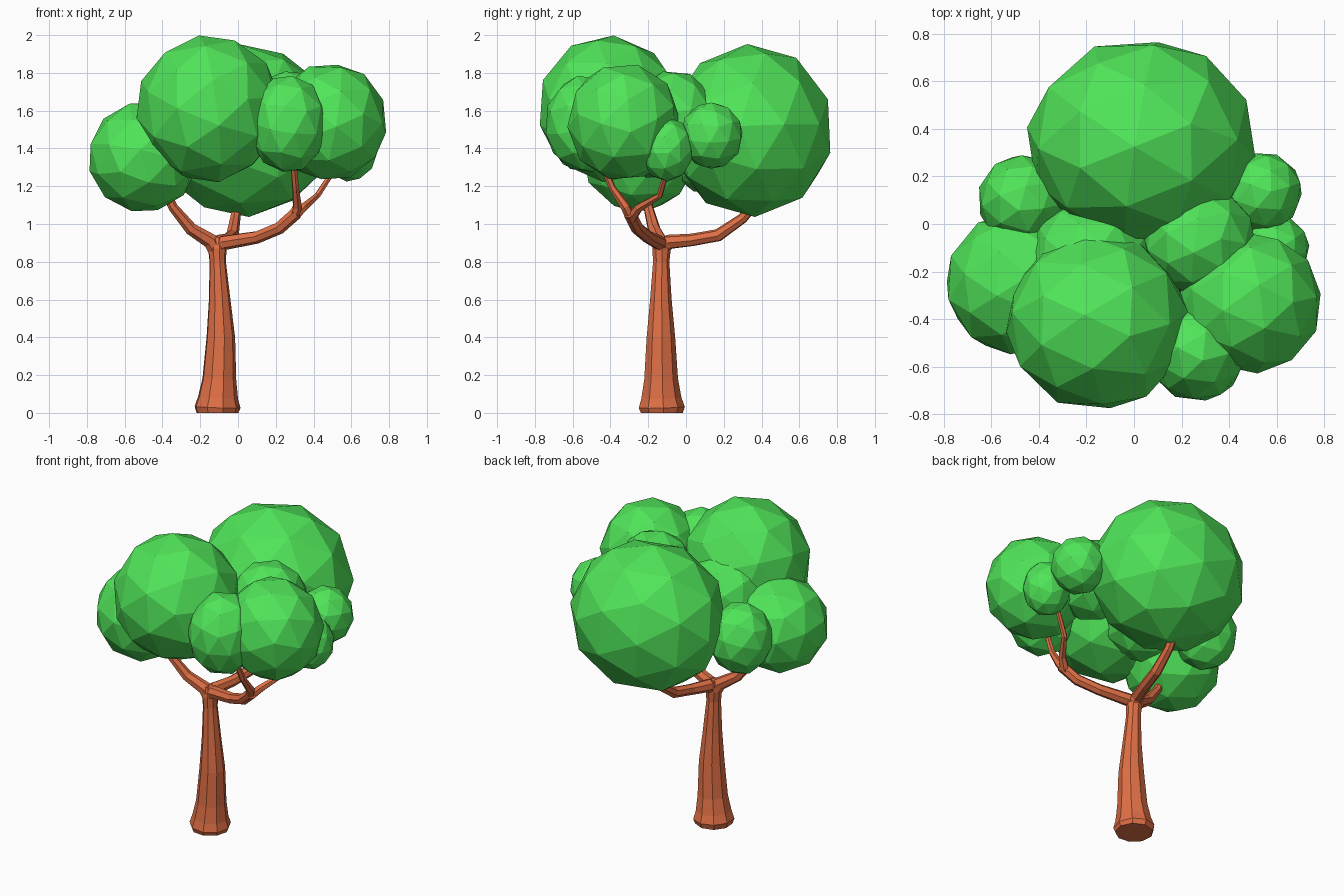
import bpy, bmesh, math, random
from mathutils import Vector, Euler

if "Cube" in bpy.data.objects:
    bpy.data.objects.remove(bpy.data.objects["Cube"])

random.seed(4)

def material(name, color):
    m = bpy.data.materials.new(name)
    m.diffuse_color = color
    m.use_nodes = True
    m.node_tree.nodes["Principled BSDF"].inputs["Base Color"].default_value = m.diffuse_color
    return m

bark = material("bark", (0.74, 0.16, 0.06, 1))
leaf = material("leaf", (0.08, 0.78, 0.10, 1))

def finish(bm, name, mat):
    bmesh.ops.recalc_face_normals(bm, faces=bm.faces)
    me = bpy.data.meshes.new(name)
    bm.to_mesh(me)
    bm.free()
    me.materials.append(mat)
    ob = bpy.data.objects.new(name, me)
    bpy.context.collection.objects.link(ob)
    return ob

def limb(name, pts, sides):
    """Flat-sided tapering tube through (x, y, z, radius) points."""
    bm = bmesh.new()
    ps = [Vector(p[:3]) for p in pts]
    rings = []
    side = None
    for i, p in enumerate(ps):
        t = (ps[min(i + 1, len(ps) - 1)] - ps[max(i - 1, 0)]).normalized()
        if side is None:
            side = t.orthogonal()
        side = (side - t * side.dot(t)).normalized()
        other = t.cross(side)
        r = pts[i][3]
        rings.append([bm.verts.new(p + r * (side * math.cos(a) + other * math.sin(a)))
                      for a in (2 * math.pi * k / sides for k in range(sides))])
    for a, b in zip(rings, rings[1:]):
        for k in range(sides):
            n = (k + 1) % sides
            bm.faces.new((a[k], a[n], b[n], b[k]))
    bm.faces.new(rings[0])
    bm.faces.new(rings[-1])
    return finish(bm, name, bark)

def clump(name, center, radii):
    """Faceted ball of leaves, randomly turned."""
    bm = bmesh.new()
    bmesh.ops.create_icosphere(bm, subdivisions=2, radius=1.02)
    rot = Euler([random.uniform(0, 6.28) for _ in range(3)]).to_matrix()
    for v in bm.verts:
        d = rot @ v.co
        v.co = Vector([c + r * k for c, r, k in zip(center, radii, d)])
    return finish(bm, name, leaf)

# Trunk
limb("trunk", [(-.11, -.13, 0, .113), (-.11, -.13, .03, .124), (-.107, -.132, .08, .108),
               (-.1, -.133, .18, .091), (-.092, -.134, .4, .077), (-.098, -.134, .6, .058),
               (-.108, -.132, .8, .044), (-.11, -.13, .87, .05), (-.11, -.13, .93, .036)], 9)

# Branches
limb("left_branch", [(-.11, -.13, .84, .04), (-.145, -.14, .91, .042), (-.25, -.17, .975, .034),
                     (-.345, -.2, 1.09, .026), (-.42, -.22, 1.24, .022)], 7)
limb("back_branch", [(-.11, -.15, .85, .04), (-.1, -.09, .905, .04), (-.06, .03, .915, .034),
                     (-.03, .17, .94, .034), (-.015, .3, 1.03, .028), (0, .4, 1.15, .024)], 7)
limb("right_branch", [(-.12, -.13, .85, .04), (-.08, -.14, .9, .04), (.1, -.2, .93, .034),
                      (.22, -.26, .98, .034), (.31, -.3, 1.06, .034)], 7)
limb("right_twig_front", [(.29, -.29, 1.03, .028), (.315, -.32, 1.09, .026),
                          (.305, -.39, 1.19, .019), (.29, -.46, 1.36, .016)], 6)
limb("right_twig_outer", [(.29, -.29, 1.03, .028), (.345, -.25, 1.085, .024),
                          (.42, -.14, 1.15, .017), (.53, -.09, 1.32, .014)], 6)

# Foliage
clump("foliage_back", (.03, .345, 1.495), (.475, .43, .45))
clump("foliage_front", (-.155, -.41, 1.61), (.38, .37, .385))
clump("foliage_left", (-.5, -.25, 1.355), (.29, .295, .29))
clump("foliage_right", (.485, -.33, 1.54), (.3, .295, .31))
clump("foliage_front_right", (.265, -.535, 1.53), (.208, .21, .255))
clump("foliage_back_right", (.54, .135, 1.468), (.165, .165, .175))
clump("foliage_low_right", (.59, -.1, 1.395), (.145, .138, .168))
clump("foliage_centre_right", (.275, -.07, 1.56), (.235, .23, .25))
clump("foliage_centre_left", (-.18, -.15, 1.5), (.26, .25, .26))
clump("foliage_back_left", (-.465, .1, 1.385), (.19, .19, .22))
